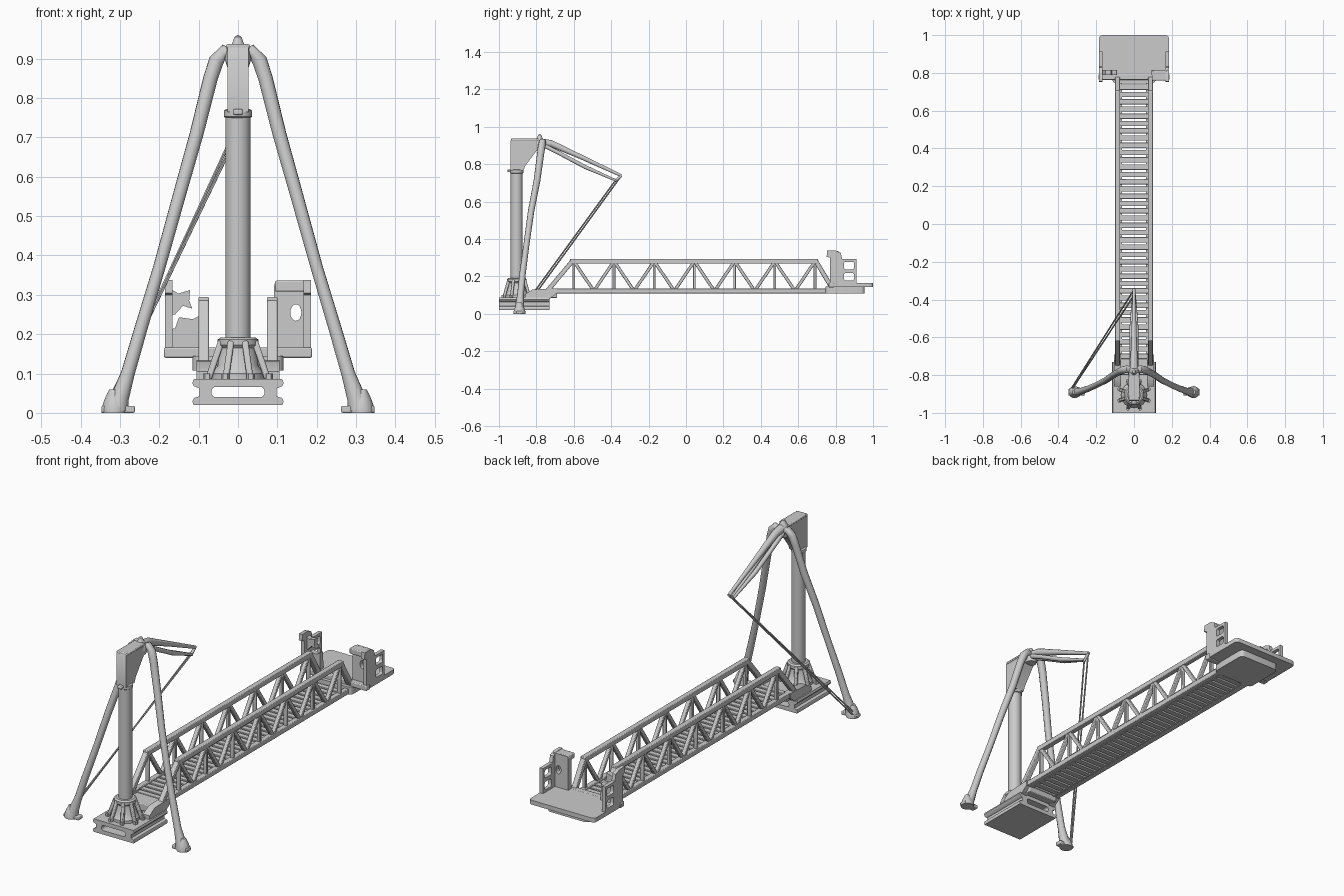
import bpy, bmesh, math
from mathutils import Vector, Matrix

if "Cube" in bpy.data.objects:
    bpy.data.objects.remove(bpy.data.objects["Cube"])


def finish(name, me, angle=35):
    ob = bpy.data.objects.new(name, me)
    bpy.context.collection.objects.link(ob)
    bm = bmesh.new()
    bm.from_mesh(me)
    bmesh.ops.remove_doubles(bm, verts=bm.verts, dist=1e-5)
    bmesh.ops.recalc_face_normals(bm, faces=bm.faces)
    bm.to_mesh(me)
    bm.free()
    bpy.ops.object.select_all(action='DESELECT')
    ob.select_set(True)
    bpy.context.view_layer.objects.active = ob
    bpy.ops.object.shade_smooth_by_angle(angle=math.radians(angle))
    return ob


def bars(name, items, bevel=0.004):
    """Boxes running from p to q; w is the sideways (x) width, h the depth."""
    bm = bmesh.new()
    for p, q, w, h in items:
        p, q = Vector(p), Vector(q)
        d = (q - p).normalized()
        side = Vector((1, 0, 0)) if abs(d.x) < 0.9 else Vector((0, 1, 0))
        up = d.cross(side).normalized()
        side = up.cross(d)
        rot = Matrix((side, d, up)).transposed().to_4x4()
        size = Matrix.Diagonal((w, (q - p).length, h, 1))
        bmesh.ops.create_cube(bm, size=1, matrix=Matrix.Translation((p + q) / 2) @ rot @ size)
    me = bpy.data.meshes.new(name)
    bm.to_mesh(me)
    bm.free()
    ob = finish(name, me)
    if bevel:
        m = ob.modifiers.new("bevel", 'BEVEL')
        m.width, m.segments = bevel, 2
    return ob


def box(name, x, y, z, bevel=0.004):
    cx, cz = sum(x) / 2, sum(z) / 2
    return bars(name, [((cx, y[0], cz), (cx, y[1], cz), x[1] - x[0], z[1] - z[0])], bevel)


def from_curve(name, cu, mat=None):
    tmp = bpy.data.objects.new("tmp", cu)
    bpy.context.collection.objects.link(tmp)
    me = bpy.data.meshes.new_from_object(tmp.evaluated_get(bpy.context.evaluated_depsgraph_get()))
    bpy.data.objects.remove(tmp)
    if mat:
        me.transform(mat)
    return finish(name, me, 45)


def tube(name, pts, radii, res=3):
    cu = bpy.data.curves.new(name, 'CURVE')
    cu.dimensions, cu.bevel_depth, cu.use_fill_caps = '3D', 1, True
    cu.bevel_resolution = res
    sp = cu.splines.new('POLY')
    sp.points.add(len(pts) - 1)
    for i, p in enumerate(pts):
        sp.points[i].co = (*p, 1)
        sp.points[i].radius = radii[i] if isinstance(radii, (list, tuple)) else radii
    return from_curve(name, cu)


def plate(name, loops, axis, lo, hi):
    """Flat outline (first loop) with holes (other loops), extruded along axis."""
    cu = bpy.data.curves.new(name, 'CURVE')
    cu.dimensions, cu.fill_mode, cu.extrude = '2D', 'BOTH', (hi - lo) / 2
    for loop in loops:
        sp = cu.splines.new('POLY')
        sp.points.add(len(loop) - 1)
        for pt, c in zip(sp.points, loop):
            pt.co = (*c, 0, 1)
        sp.use_cyclic_u = True
    m = (lo + hi) / 2
    rows = {'x': ((0, 0, 1, m), (1, 0, 0, 0), (0, 1, 0, 0), (0, 0, 0, 1)),
            'y': ((1, 0, 0, 0), (0, 0, -1, m), (0, 1, 0, 0), (0, 0, 0, 1)),
            'z': ((1, 0, 0, 0), (0, 1, 0, 0), (0, 0, 1, m), (0, 0, 0, 1))}[axis]
    return from_curve(name, cu, Matrix(rows))


def rrect(x0, x1, y0, y1, r, n=4):
    out = []
    for k, (cx, cy) in enumerate([(x1 - r, y1 - r), (x0 + r, y1 - r), (x0 + r, y0 + r), (x1 - r, y0 + r)]):
        for i in range(n + 1):
            a = math.pi / 2 * (k + i / n)
            out.append((cx + r * math.cos(a), cy + r * math.sin(a)))
    return out


def lathe(name, prof, x, y, steps=32):
    bm = bmesh.new()
    vs = [bm.verts.new((r, 0, z)) for r, z in prof]
    es = [bm.edges.new(e) for e in zip(vs, vs[1:])]
    bmesh.ops.spin(bm, geom=vs + es, cent=(0, 0, 0), axis=(0, 0, 1), angle=2 * math.pi, steps=steps)
    bmesh.ops.translate(bm, verts=bm.verts, vec=(x, y, 0))
    me = bpy.data.meshes.new(name)
    bm.to_mesh(me)
    bm.free()
    return finish(name, me)


# Base: flanged plates with a slot running front to back
half = [(0.113, 0.02), (0.116, 0.03), (0.112, 0.038), (0.098, 0.042), (0.098, 0.062),
        (0.112, 0.068), (0.116, 0.076), (0.112, 0.086)]
plate("base", [half + [(-x, z) for x, z in reversed(half)],
               rrect(-0.067, 0.067, 0.04, 0.066, 0.01)], 'y', -1.0, -0.73)

# Column with flared pedestal and gussets
CY = -0.905
lathe("column", [(0, 0.085), (0.032, 0.085), (0.032, 0.75), (0.036, 0.753), (0.036, 0.768),
                 (0.03, 0.772), (0, 0.772)], 0, CY)
lathe("pedestal", [(0, 0.085), (0.068, 0.085), (0.068, 0.1), (0.052, 0.12), (0.046, 0.165),
                   (0.052, 0.172), (0.052, 0.186), (0.044, 0.192), (0, 0.192)], 0, CY)
ribs = []
for i in range(8):
    a = math.pi / 8 + i * math.pi / 4
    c, s = math.cos(a), math.sin(a)
    ribs.append(((0.082 * c, CY + 0.075 * s, 0.085), (0.046 * c, CY + 0.046 * s, 0.182), 0.016, 0.016))
    lathe("anchor_bolt", [(0, 0.085), (0.011, 0.085), (0.011, 0.1), (0, 0.1)], 0.085 * c, CY + 0.078 * s, 6)
bars("pedestal_gussets", ribs)

# Column head and apex joint
plate("column_head", [[(-0.938, 0.765), (-0.87, 0.765), (-0.86, 0.79), (-0.8, 0.87), (-0.775, 0.9),
                       (-0.79, 0.935), (-0.93, 0.935), (-0.938, 0.925)]], 'x', -0.027, 0.027)
box("head_cap", (-0.03, 0.03), (-0.935, -0.79), (0.925, 0.937))
box("head_latch", (-0.012, 0.012), (-0.955, -0.93), (0.757, 0.772))
lathe("apex_finial", [(0, 0.87), (0.026, 0.875), (0.034, 0.9), (0.028, 0.925), (0.014, 0.94),
                      (0.009, 0.955), (0, 0.961)], 0, -0.782, 20)

# Splayed legs and feet
for s, side in ((1, "right"), (-1, "left")):
    path = [(0.005, -0.775, 0.905), (0.035, -0.768, 0.918), (0.055, -0.772, 0.895), (0.07, -0.778, 0.85),
            (0.105, -0.797, 0.71), (0.15, -0.828, 0.55), (0.2, -0.853, 0.37), (0.245, -0.873, 0.22),
            (0.28, -0.885, 0.1), (0.3, -0.89, 0.04), (0.308, -0.89, 0.01)]
    tube(side + "_leg", [(s * x, y, z) for x, y, z in path],
         [0.015, 0.019, 0.02, 0.019, 0.018, 0.017, 0.016, 0.017, 0.018, 0.024, 0.03])
    lathe(side + "_foot", [(0, 0), (0.032, 0), (0.032, 0.012), (0.024, 0.035), (0.012, 0.06), (0, 0.06)],
          s * 0.315, -0.89, 16)
    box(side + "_foot_pad", *[sorted((s * 0.262, s * 0.347)), (-0.908, -0.872), (0, 0.018)])

# Jib with upper and lower arms, and guy lines to the left foot
tube("jib_upper_arm", [(0, -0.78, 0.915), (0, -0.72, 0.91), (0, -0.56, 0.838), (0, -0.345, 0.738)],
     [0.024, 0.019, 0.013, 0.008])
for s in (-1, 1):
    tube("jib_lower_arm", [(s * 0.012, -0.76, 0.9), (s * 0.014, -0.68, 0.86), (s * 0.012, -0.54, 0.785),
                           (s * 0.004, -0.375, 0.713)], [0.012, 0.011, 0.011, 0.006])
tube("jib_tip_link", [(0, -0.345, 0.738), (0, -0.38, 0.71)], 0.007)
tube("guy_line_front", [(0, -0.348, 0.735), (-0.33, -0.868, 0.02)], 0.004, 1)
tube("guy_line_rear", [(0, -0.378, 0.712), (-0.328, -0.875, 0.03)], 0.004, 1)

# Bridge trusses
TOP, BOT = 0.281, 0.122
y0, y1, n = -0.6, 0.69, 6
step = (y1 - y0) / n
for s, side in ((1, "right"), (-1, "left")):
    X = s * 0.087
    items = [((X, -0.74, BOT), (X, 0.8, BOT), 0.026, 0.026),
             ((X, -0.62, TOP), (X, 0.705, TOP), 0.027, 0.026),
             ((X, -0.745, 0.118), (X, -0.608, TOP), 0.026, 0.024),
             ((X, 0.695, TOP), (X, 0.785, 0.13), 0.026, 0.024)]
    for i in range(n + 1):
        y = y0 + i * step
        items.append(((X, y, BOT), (X, y, TOP), 0.018, 0.014))
        for d in (-1, 1):
            if y0 < y + d * step / 2 < y1:
                items.append(((X, y, TOP), (X, y + d * step / 2, BOT), 0.02, 0.017))
    bars(side + "_truss", items, 0.003)
    # Hinge arm joining the base to the bridge
    plate(side + "_hinge_arm", [[(-0.86, 0.08), (-0.735, 0.075), (-0.69, 0.11), (-0.69, 0.135),
                                 (-0.82, 0.13), (-0.86, 0.105)]], 'x', X - 0.018, X + 0.018)

# Deck rungs and thin stringers
rungs = [((-0.08, -0.7 + i * 0.0385, 0.119), (0.08, -0.7 + i * 0.0385, 0.119), 0.028, 0.014)
         for i in range(39)]
bars("deck_rungs", rungs, 0.002)
bars("deck_stringers", [((x, -0.73, 0.113), (x, 0.78, 0.113), 0.01, 0.008) for x in (-0.068, 0.068)], 0)
box("deck_threshold", (-0.085, 0.085), (-0.8, -0.69), (0.085, 0.122))

# End platform
plate("platform_plate", [rrect(-0.185, 0.185, 0.775, 1.0, 0.018)], 'z', 0.143, 0.165)
plate("platform_underframe", [rrect(-0.115, 0.115, 0.745, 0.955, 0.02)], 'z', 0.108, 0.145)
bars("platform_front_rail", [((-0.188, 0.778, 0.153), (0.188, 0.778, 0.153), 0.03, 0.026)])

# Side guards: two-window frame, front panel and hooked top
for s, side in ((1, "right"), (-1, "left")):
    xs = sorted((s * 0.166, s * 0.185))
    plate(side + "_guard_frame", [[(0.77, 0.15), (0.912, 0.15), (0.912, 0.292), (0.835, 0.292),
                                   (0.828, 0.325), (0.8, 0.338), (0.755, 0.338), (0.752, 0.305), (0.77, 0.3)],
                                  rrect(0.845, 0.898, 0.178, 0.218, 0.008),
                                  rrect(0.845, 0.898, 0.238, 0.278, 0.008)], 'x', *xs)
right_panel = rrect(0.092, 0.18, 0.15, 0.335, 0.012)
hole = [(0.147 + 0.014 * math.cos(i * math.pi / 8), 0.255 + 0.021 * math.sin(i * math.pi / 8))
        for i in range(16)]
plate("right_guard_panel", [right_panel, hole], 'y', 0.79, 0.815)
box("right_guard_lip", (0.094, 0.183), (0.76, 0.81), (0.308, 0.336))
# The left panel is a smaller, ragged plate
plate("left_guard_panel", [[(-0.175, 0.318), (-0.152, 0.303), (-0.122, 0.312), (-0.124, 0.285), (-0.116, 0.265),
                            (-0.14, 0.272), (-0.16, 0.25), (-0.175, 0.25)]], 'y', 0.79, 0.815)
plate("left_guard_kick_plate", [[(-0.18, 0.15), (-0.09, 0.15), (-0.092, 0.25), (-0.115, 0.238),
                                 (-0.15, 0.243), (-0.16, 0.215), (-0.18, 0.21)]], 'y', 0.79, 0.815)
